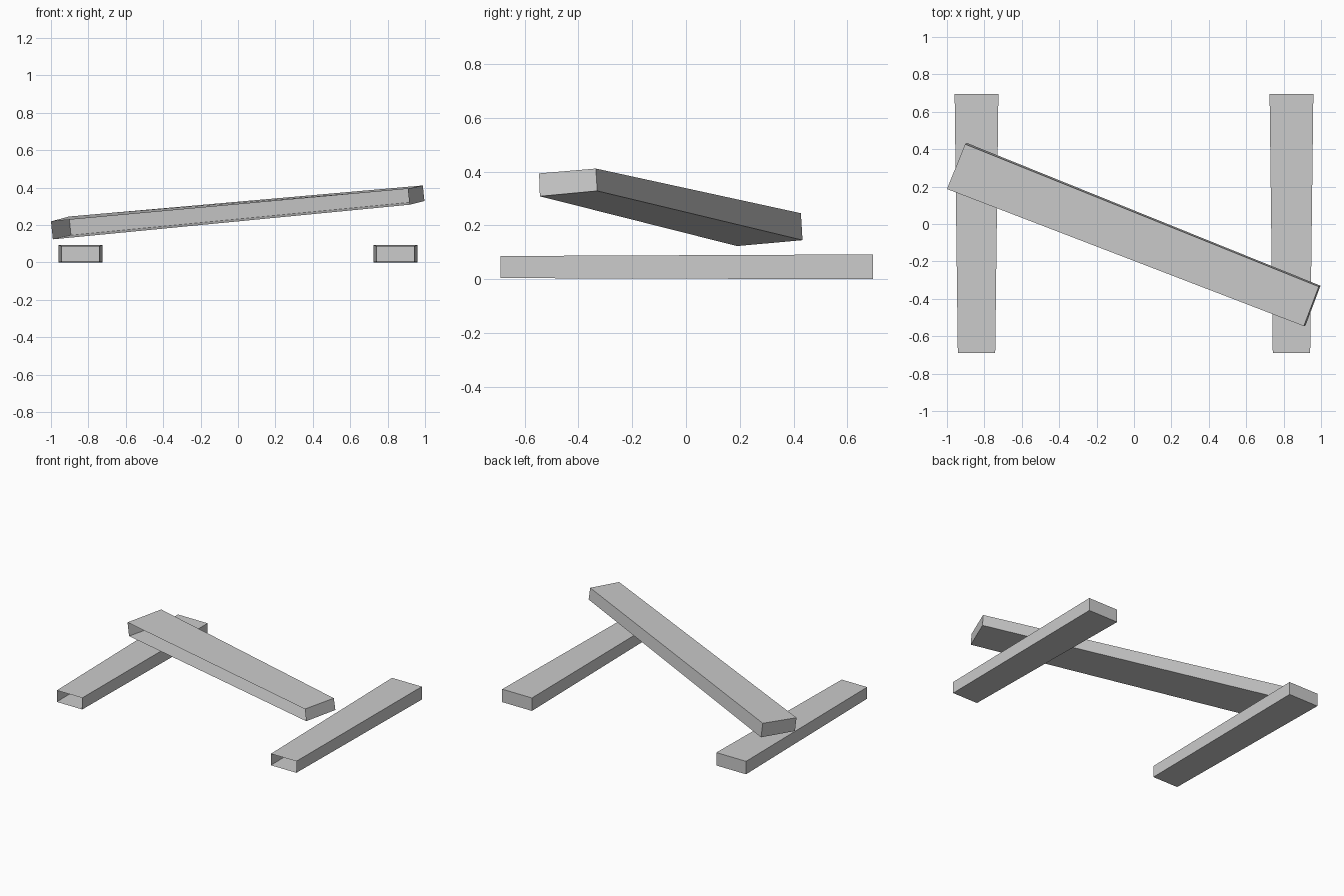
import bpy
import bmesh
from mathutils import Vector

cube = bpy.data.objects.get("Cube")
if cube:
    bpy.data.objects.remove(cube, do_unlink=True)

grey = bpy.data.materials.new("plain grey")
grey.use_nodes = True
grey.diffuse_color = (0.6, 0.6, 0.6, 1)
bsdf = grey.node_tree.nodes["Principled BSDF"]
bsdf.inputs["Base Color"].default_value = grey.diffuse_color
bsdf.inputs["Roughness"].default_value = 0.8


def hollow_beam(name, start, end, open_side):
    """Tapered thin-walled beam between two four-corner rings, one side left open.
    Ring order: bottom front, bottom back, top back, top front."""
    bm = bmesh.new()
    a = [bm.verts.new(Vector(p)) for p in start]
    b = [bm.verts.new(Vector(p)) for p in end]
    sides = {"start": a, "end": b}
    for i, side in enumerate(("bottom", "back", "top", "front")):
        j = (i + 1) % 4
        sides[side] = [a[i], a[j], b[j], b[i]]
    faces = {side: bm.faces.new(ring) for side, ring in sides.items()}
    # Orient the closed shell outwards before opening one side
    bmesh.ops.recalc_face_normals(bm, faces=bm.faces[:])
    bm.faces.remove(faces[open_side])
    mesh = bpy.data.meshes.new(name)
    bm.to_mesh(mesh)
    bm.free()
    mesh.materials.append(grey)
    obj = bpy.data.objects.new(name, mesh)
    bpy.context.collection.objects.link(obj)
    return obj


def upright_ring(x_center, half_width, y, low, high):
    left, right = x_center - half_width, x_center + half_width
    return [(left, y, low), (right, y, low), (right, y, high), (left, y, high)]


# Two ground beams, wider at the back and open at the front end
for name, side in (("left_ground_beam", 1), ("right_ground_beam", -1)):
    hollow_beam(name,
                upright_ring(side * 0.842, 0.1, -0.69, 0.004, 0.086),
                upright_ring(side * 0.842, 0.117, 0.695, 0, 0.092),
                "start")

# Leaning beam laid diagonally above, open along its front side
hollow_beam("leaning_beam",
            [(-0.99, 0.19, 0.123), (-0.893, 0.433, 0.145),
             (-0.903, 0.427, 0.245), (-1.0, 0.187, 0.219)],
            [(0.917, -0.543, 0.308), (0.997, -0.33, 0.328),
             (0.988, -0.335, 0.411), (0.908, -0.546, 0.393)],
            "front")
